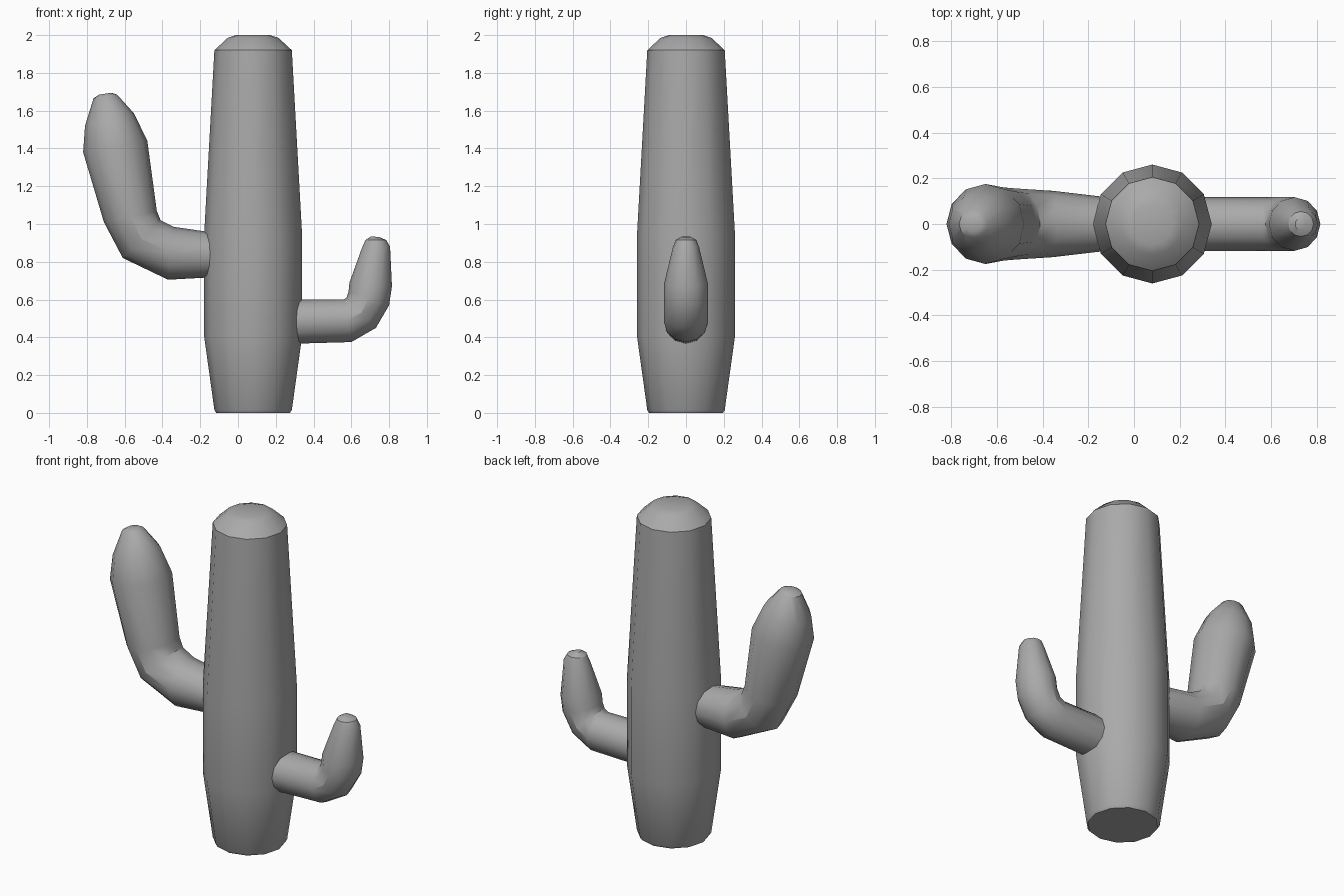
import bpy, bmesh, math
from mathutils import Vector

cube = bpy.data.objects.get("Cube")
if cube:
    bpy.data.objects.remove(cube, do_unlink=True)

SIDES = 12
GREY = (0.4, 0.4, 0.4, 1.0)
mat = bpy.data.materials.new("plain grey")
mat.use_nodes = True
mat.diffuse_color = GREY
mat.node_tree.nodes["Principled BSDF"].inputs["Base Color"].default_value = GREY


def loft(name, rings):
    """Skin elliptical rings; each is (outer x, outer z, inner x, inner z, half depth)."""
    bm = bmesh.new()
    loops = []
    for ox, oz, ix, iz, depth in rings:
        outer, inner = Vector((ox, 0, oz)), Vector((ix, 0, iz))
        mid, half = (outer + inner) / 2, (outer - inner) / 2
        loops.append([])
        for i in range(SIDES):
            a = math.tau * i / SIDES
            side = Vector((0, depth * math.sin(a), 0))
            loops[-1].append(bm.verts.new(mid + half * math.cos(a) + side))
    for low, high in zip(loops, loops[1:]):
        for i in range(SIDES):
            j = (i + 1) % SIDES
            bm.faces.new((low[i], low[j], high[j], high[i]))
    bm.faces.new(loops[0][::-1])
    bm.faces.new(loops[-1])
    bmesh.ops.recalc_face_normals(bm, faces=bm.faces)
    mesh = bpy.data.meshes.new(name)
    bm.to_mesh(mesh)
    bm.free()
    mesh.materials.append(mat)
    obj = bpy.data.objects.new(name, mesh)
    bpy.context.collection.objects.link(obj)
    bpy.ops.object.select_all(action="DESELECT")
    obj.select_set(True)
    bpy.context.view_layer.objects.active = obj
    bpy.ops.object.shade_smooth_by_angle(angle=math.radians(32))
    return obj


# Trunk: (radius, height) profile around its own axis
TRUNK_X = 0.08
profile = [(0.195, 0), (0.205, 0.015), (0.26, 0.41), (0.26, 0.93),
           (0.205, 1.92), (0.135, 1.985), (0.09, 2.0)]
loft("trunk", [(TRUNK_X + r, z, TRUNK_X - r, z, r) for r, z in profile])

# Tall arm on the right, swelling towards a blunt tip
loft("right_arm", [
    (-0.10, 0.72, -0.10, 0.95, 0.115),
    (-0.37, 0.705, -0.34, 0.985, 0.145),
    (-0.61, 0.82, -0.41, 1.02, 0.155),
    (-0.71, 1.01, -0.43, 1.07, 0.16),
    (-0.82, 1.38, -0.48, 1.44, 0.175),
    (-0.81, 1.52, -0.55, 1.585, 0.135),
    (-0.765, 1.665, -0.64, 1.685, 0.06),
    (-0.735, 1.685, -0.67, 1.695, 0.035),
])

# Short arm on the left, tapering upwards
loft("left_arm", [
    (0.25, 0.365, 0.25, 0.60, 0.117),
    (0.60, 0.375, 0.56, 0.60, 0.117),
    (0.73, 0.45, 0.575, 0.61, 0.117),
    (0.80, 0.57, 0.585, 0.64, 0.117),
    (0.815, 0.67, 0.59, 0.69, 0.117),
    (0.805, 0.88, 0.655, 0.87, 0.07),
    (0.785, 0.915, 0.675, 0.915, 0.055),
    (0.75, 0.93, 0.705, 0.935, 0.025),
])
